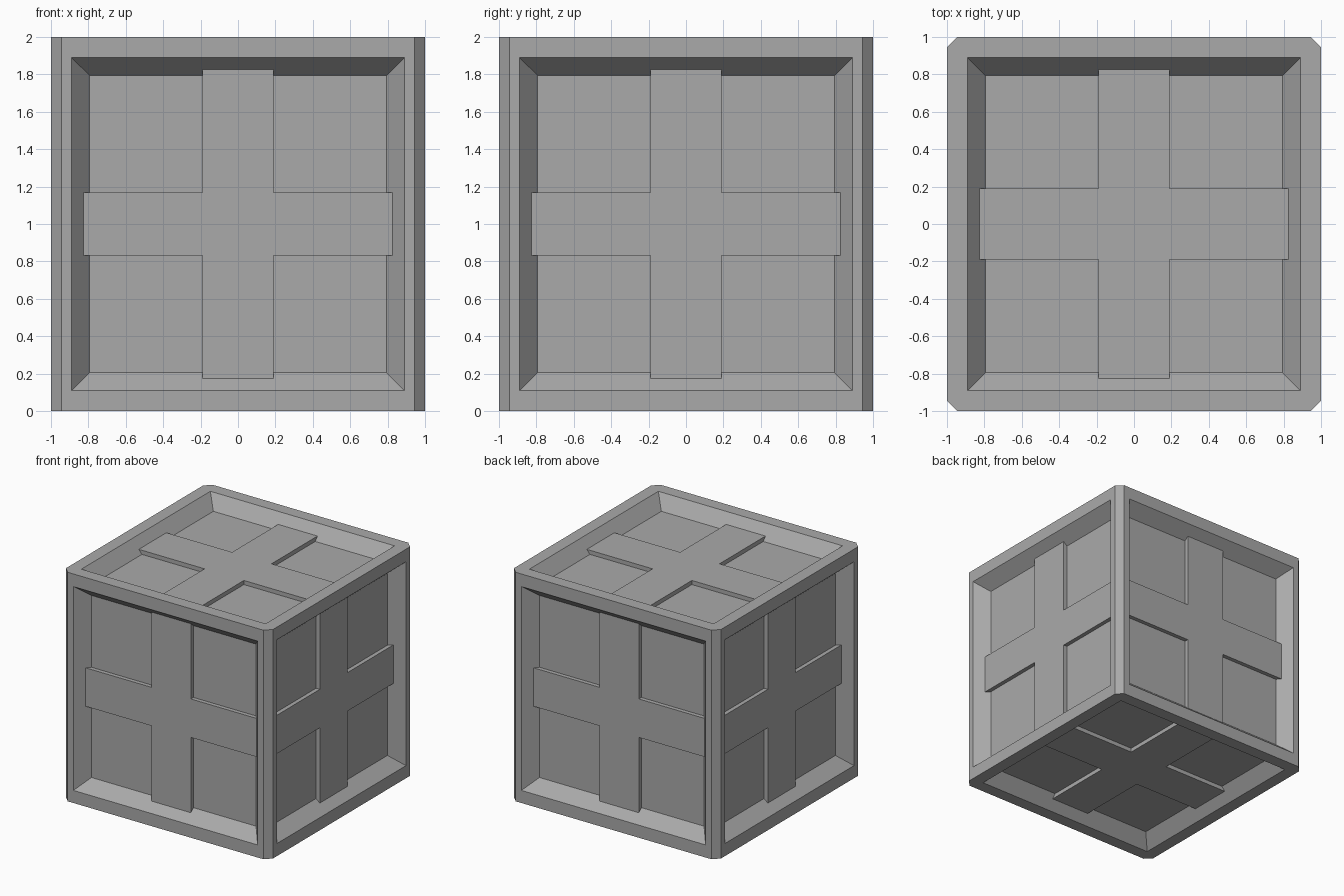
import bpy, bmesh
from math import pi
from mathutils import Matrix, Vector

if "Cube" in bpy.data.objects:
    bpy.data.objects.remove(bpy.data.objects["Cube"], do_unlink=True)

DEPTH, CROSS_DEPTH = 0.113, 0.077      # panel floor and cross top, below the face
RIM, FLOOR, REACH = 0.89, 0.795, 0.827
CENTRE = Matrix.Translation((0, 0, 1))

grey = bpy.data.materials.new("grey")
grey.use_nodes = True
colour = (0.4, 0.4, 0.4, 1)
grey.diffuse_color = colour
grey.node_tree.nodes["Principled BSDF"].inputs["Base Color"].default_value = colour


def make_object(name, bm):
    bmesh.ops.recalc_face_normals(bm, faces=bm.faces[:])
    mesh = bpy.data.meshes.new(name)
    bm.to_mesh(mesh)
    bm.free()
    mesh.materials.append(grey)
    obj = bpy.data.objects.new(name, mesh)
    bpy.context.collection.objects.link(obj)
    return obj


def extrude_outline(bm, points, z0, z1):
    face = bm.faces.new([bm.verts.new((x, y, z0)) for x, y in points])
    out = bmesh.ops.extrude_face_region(bm, geom=[face])
    verts = [g for g in out["geom"] if isinstance(g, bmesh.types.BMVert)]
    bmesh.ops.translate(bm, verts=verts, vec=(0, 0, z1 - z0))


# Each side as a rotation of the top, with the half width of its level bar
turns = {"top": (Matrix(), 0.19), "bottom": (Matrix.Rotation(pi, 4, "X"), 0.19)}
for i, side in enumerate(("front", "right", "back", "left")):
    turns[side] = (Matrix.Rotation(i * pi / 2, 4, "Z") @ Matrix.Rotation(pi / 2, 4, "X"), 0.168)

# Box with chamfered upright edges
bm = bmesh.new()
bmesh.ops.create_cube(bm, size=2, matrix=CENTRE)
upright = [e for e in bm.edges if abs(e.verts[0].co.z - e.verts[1].co.z) > 1]
bmesh.ops.bevel(bm, geom=upright, offset=0.055, segments=1, affect="EDGES")
body = make_object("box_body", bm)

# Sloped recess cut into every side
slope = (RIM - FLOOR) / DEPTH
over = 0.02
bm = bmesh.new()
bmesh.ops.create_cone(bm, cap_ends=True, segments=4, radius1=FLOOR * 2 ** 0.5,
                      radius2=(RIM + slope * over) * 2 ** 0.5, depth=DEPTH + over,
                      matrix=Matrix.Translation((0, 0, 1 + (over - DEPTH) / 2))
                      @ Matrix.Rotation(pi / 4, 4, "Z"))
# Square the cutter to the axes whatever corner the cone starts on
for v in bm.verts:
    half = FLOOR if v.co.z < 1 - DEPTH / 2 else RIM + slope * over
    if min(abs(v.co.x), abs(v.co.y)) < 0.1:
        bmesh.ops.rotate(bm, verts=[v], cent=Vector(), matrix=Matrix.Rotation(pi / 4, 3, "Z"))
    v.co.x = half if v.co.x > 0 else -half
    v.co.y = half if v.co.y > 0 else -half
cutter = make_object("recess_cutter", bm)
cutter.hide_render = True
for turn, _ in turns.values():
    cutter.matrix_world = CENTRE @ turn
    mod = body.modifiers.new("recess", "BOOLEAN")
    mod.operation, mod.solver, mod.object = "DIFFERENCE", "EXACT", cutter
    bpy.context.view_layer.update()
    graph = bpy.context.evaluated_depsgraph_get()
    cut = bpy.data.meshes.new_from_object(body.evaluated_get(graph))
    body.modifiers.clear()
    body.data = cut
bpy.data.objects.remove(cutter, do_unlink=True)

# Raised cross in every recess
for side, (turn, b) in turns.items():
    a, r = 0.19, REACH
    quarter = [(r, -b), (r, b), (a, b), (a, r), (-a, r), (-a, b)]
    outline = quarter + [(-x, -y) for x, y in quarter]
    bm = bmesh.new()
    extrude_outline(bm, outline, 1 - DEPTH - 0.02, 1 - CROSS_DEPTH)
    bm.transform(CENTRE @ turn)
    make_object(side + "_cross", bm)
